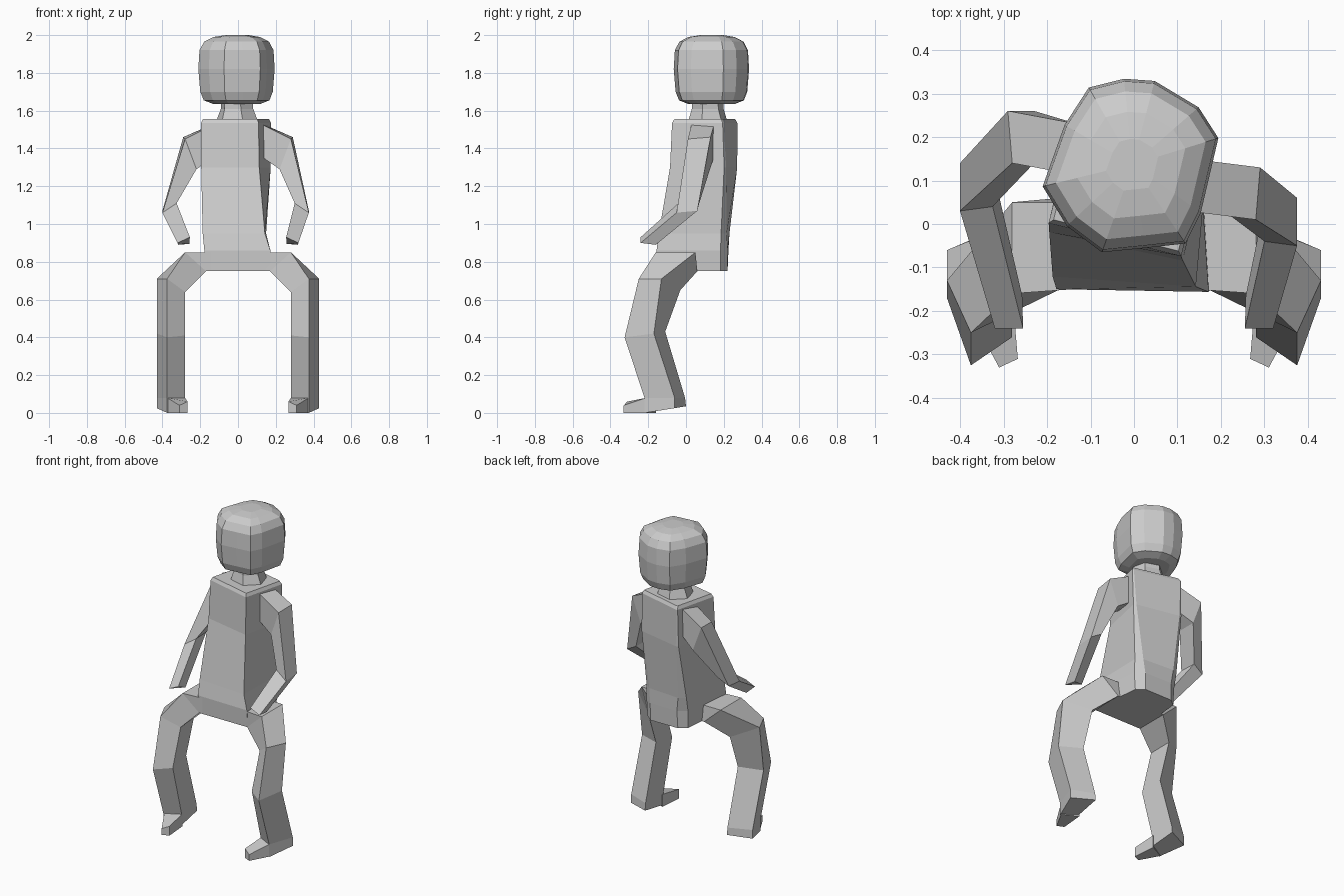
import bpy, bmesh
from math import radians, cos, sin


def finish(name, bm):
    bmesh.ops.recalc_face_normals(bm, faces=bm.faces)
    mesh = bpy.data.meshes.new(name)
    bm.to_mesh(mesh)
    bm.free()
    obj = bpy.data.objects.new(name, mesh)
    bpy.context.collection.objects.link(obj)
    return obj


def loft(name, rings):
    """Skin a list of equal-sized point rings and cap both ends."""
    bm = bmesh.new()
    vs = [[bm.verts.new(p) for p in ring] for ring in rings]
    n = len(vs[0])
    for a, b in zip(vs, vs[1:]):
        for i in range(n):
            j = (i + 1) % n
            bm.faces.new((a[i], a[j], b[j], b[i]))
    bm.faces.new(vs[0])
    bm.faces.new(vs[-1])
    return finish(name, bm)


def ring(profile, z, cx, cy, hw, hd, yaw):
    """Place a unit outline at height z, scaled and turned about z."""
    c, s = cos(radians(yaw)), sin(radians(yaw))
    return [(cx + c * x * hw - s * y * hd, cy + s * x * hw + c * y * hd, z)
            for x, y in profile]


def mirrored(rings, side, shifts=None):
    shifts = shifts or [(0, 0)] * len(rings)
    return [[(side * x + dx, y + dy, z) for x, y, z in r]
            for r, (dx, dy) in zip(rings, shifts)]


def body(cx, cy, taper):
    """Square outline, narrower at the back, back corners cut by cx, cy."""
    return [(-1, -1), (1, -1), (1 - taper, 1 - cy), (1 - cx, 1),
            (cx - 1, 1), (taper - 1, 1 - cy)]


# Torso: box twisting towards the shoulders, back corners cut near the hips
loft("torso", [ring(body(*cut), *r) for cut, r in [
    ((.45, .2, .18), (.75, 0, .035, .175, .185, 0)),
    ((.45, .2, .15), (.86, 0, .035, .175, .188, -1)),
    ((.35, .15, .1), (.95, -.01, .045, .165, .178, -4)),
    ((.1, .05, 0), (1.30, -.01, .095, .157, .15, -12)),
    ((.05, .03, 0), (1.535, -.01, .10, .157, .14, -14)),
    ((.05, .03, 0), (1.555, -.01, .10, .148, .13, -14))]])

# Neck
hexa = [(cos(radians(a)), sin(radians(a))) for a in range(0, 360, 60)]
loft("neck", [ring(hexa, *r) for r in [
    (1.53, -.005, .115, .12, .11, -15),
    (1.61, -.005, .115, .09, .085, -18),
    (1.68, -.005, .115, .09, .085, -20)]])

# Head: turned rounded outline, swelling and closing with height
plan = [(-.205, -.05), (-.15, -.14), (-.07, -.2), (.03, -.19), (.12, -.18),
        (.155, -.11), (.195, .06), (.15, .13), (.05, .19), (-.02, .195),
        (-.1, .175), (-.155, .09)]
loft("head", [ring(plan, z, -.003, .137, k, k, 0) for z, k in [
    (1.635, .62), (1.655, .87), (1.70, .96), (1.82, 1.01),
    (1.92, .98), (1.965, .86), (1.99, .62), (2.0, .3)]])

# Limb rings run: front-outer, back-outer, back-inner, front-inner
leg = [
    [(.14, -.15, .85), (.14, .05, .85), (.14, .06, .75), (.14, -.15, .75)],
    [(.28, -.16, .85), (.28, .05, .85), (.17, .06, .75), (.17, -.15, .75)],
    [(.375, -.25, .71), (.43, -.13, .71), (.29, -.03, .65), (.28, -.18, .64)],
    [(.375, -.325, .40), (.43, -.17, .42), (.29, -.11, .43), (.28, -.26, .41)],
    [(.375, -.22, .08), (.43, -.06, .08), (.29, -.005, .08), (.28, -.17, .08)],
    [(.375, -.22, .0), (.43, -.06, .025), (.29, 0, .035), (.28, -.17, .01)]]
toe = [
    [(.375, -.21, .08), (.28, -.16, .08), (.28, -.16, 0), (.375, -.21, 0)],
    [(.31, -.33, .04), (.267, -.31, .06), (.267, -.31, 0), (.31, -.33, 0)]]
arm = [
    [(.12, .03, 1.53), (.13, .15, 1.53), (.13, .15, 1.36), (.12, .03, 1.36)],
    [(.28, .01, 1.45), (.29, .13, 1.46), (.23, .13, 1.30), (.22, .02, 1.29)],
    [(.375, -.05, 1.06), (.375, .06, 1.07), (.305, .07, 1.11), (.30, -.04, 1.11)],
    [(.32, -.24, .90), (.315, -.16, .89), (.257, -.165, .895), (.255, -.24, .93)]]
left_shift = [(0, .08), (0, .13), (-.025, .08), (0, 0)]

for side, label in ((1, "right"), (-1, "left")):
    loft(label + "_leg", mirrored(leg, side))
    loft(label + "_foot", mirrored(toe, side))
    loft(label + "_arm", mirrored(arm, side, left_shift if side < 0 else None))
